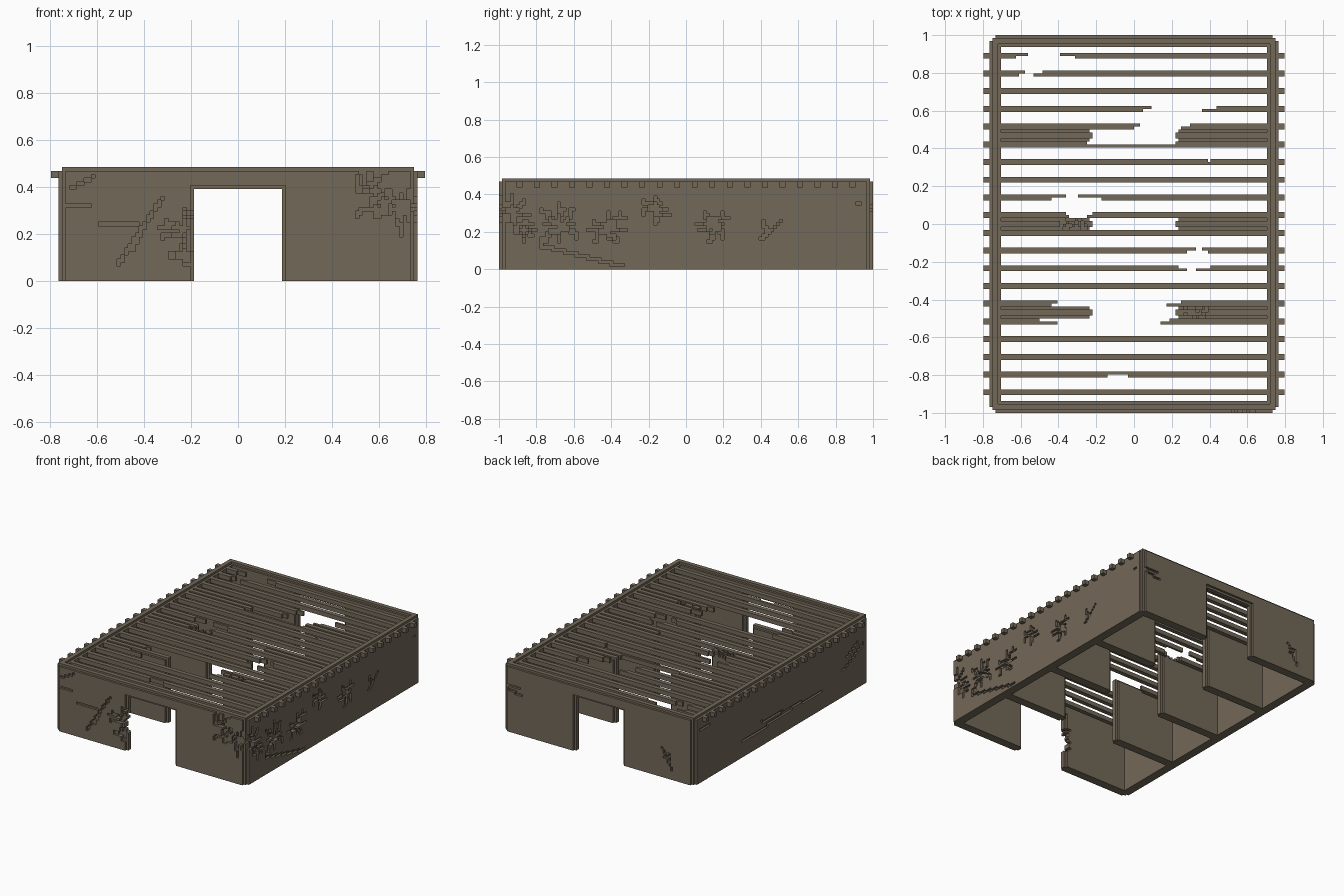
import bpy
import bmesh
import math
import random
from itertools import product

random.seed(7)
if "Cube" in bpy.data.objects:
    bpy.data.objects.remove(bpy.data.objects["Cube"], do_unlink=True)

UNIT = 1 / 64                      # edge length of one building block
WIDE, LONG, HIGH = 49, 64, 31      # half width, half length, height in blocks
THICK = 4                          # wall thickness in blocks

material = bpy.data.materials.new("weathered_wood")
material.use_nodes = True
colour = (0.171, 0.138, 0.098, 1)
material.diffuse_color = colour
shader = material.node_tree.nodes["Principled BSDF"]
shader.inputs["Base Color"].default_value = colour
shader.inputs["Roughness"].default_value = 0.9


def box(xs, ys, zs):
    """Set of block cells filling three half-open ranges."""
    return set(product(range(*xs), range(*ys), range(*zs)))


def build(name, cells):
    """Turn block cells into one mesh made of their exposed faces."""
    bm = bmesh.new()
    corners = {}

    def vertex(point):
        if point not in corners:
            corners[point] = bm.verts.new([c * UNIT for c in point])
        return corners[point]

    for cell in sorted(cells):
        for axis, side in product(range(3), (0, 1)):
            beside = list(cell)
            beside[axis] += 2 * side - 1
            if tuple(beside) in cells:
                continue
            a, b = (axis + 1) % 3, (axis + 2) % 3
            loop = []
            for da, db in ((0, 0), (1, 0), (1, 1), (0, 1)):
                p = list(cell)
                p[axis] += side
                p[a] += da
                p[b] += db
                loop.append(vertex(tuple(p)))
            bm.faces.new(loop if side else loop[::-1])
    # merge flat areas into large clean faces
    bmesh.ops.dissolve_limit(bm, angle_limit=math.radians(1),
                             verts=bm.verts[:], edges=bm.edges[:])
    mesh = bpy.data.meshes.new(name)
    bm.to_mesh(mesh)
    bm.free()
    mesh.materials.append(material)
    obj = bpy.data.objects.new(name, mesh)
    bpy.context.collection.objects.link(obj)
    return obj


# ---- damage patterns: maps of (along wall, height) to carved depth ----
def mark(damage, u, z, depth):
    key = (math.floor(u), math.floor(z))
    damage[key] = max(damage.get(key, 0), depth)


def crack(damage, start, end, depth=1):
    (u0, z0), (u1, z1) = start, end
    steps = 2 * int(max(abs(u1 - u0), abs(z1 - z0)))
    for i in range(steps + 1):
        t = i / steps
        mark(damage, u0 + t * (u1 - u0), z0 + t * (z1 - z0), depth)


def burst(damage, u, z, radius, core=2):
    """Ragged crater with splintered arms."""
    arms = 6 + radius
    for i in range(arms):
        angle = math.tau * i / arms + random.uniform(-0.2, 0.2)
        reach = radius * random.uniform(0.55, 1)
        pu, pz, gone = u, z, 0
        while gone < reach:
            mark(damage, pu, pz, 2 if gone < reach / 2 else 1)
            if random.random() < 0.5:
                pu += math.copysign(1, math.cos(angle)) * (abs(math.cos(angle)) > 0.3)
            else:
                pz += math.copysign(1, math.sin(angle)) * (abs(math.sin(angle)) > 0.3)
            gone = math.hypot(pu - u, pz - z) + 0.01
            if random.random() < 0.02:
                break
    for du, dz in product((-1, 0, 1), repeat=2):
        if abs(du) + abs(dz) < 2:
            mark(damage, u + du, z + dz, core)


# ---- outer walls with notched corners and a narrower top rim ----
def wall(name, xs, ys, axis, damage, doorway=False):
    cells = set()
    for x, y, z in box(xs, ys, (0, HIGH)):
        ax, ay = abs(x + 0.5), abs(y + 0.5)
        depth = min(WIDE - ax, LONG - ay)
        skin = depth < 1 or depth > THICK - 1
        corner = (ax > WIDE - 1 and ay > LONG - 2) or (ax > WIDE - 2 and ay > LONG - 1)
        rim = z == HIGH - 1 and skin
        door = doorway and ax < 12 + skin and z < 25 + skin
        carved = depth < damage.get(((x, y)[axis], z), 0)
        if not (corner or rim or door or carved):
            cells.add((x, y, z))
    build(name, cells)


front = {}
crack(front, (-33, 4), (-21, 22))
crack(front, (-29, 8), (-25, 16))
crack(front, (-38, 15), (-28, 15))
crack(front, (-48, 20), (-41, 20))
crack(front, (-46, 25), (-40, 28))
burst(front, -15, 14, 9)
burst(front, -15, 7, 5)
burst(front, 37, 24, 9, THICK)
burst(front, 44, 19, 8)
for z in range(7, 19):                       # splintered door edge
    for u in range(random.randint(0, 3)):
        mark(front, -13 + -u, z, THICK)

back = {}
burst(back, -36, 9, 3, 1)
crack(back, (-38, 4), (-33, 13))
crack(back, (39, 18), (46, 20))
crack(back, (40, 21), (47, 22))

left = {}
for u, z, radius, core in ((-60, 18, 8, 2), (-56, 13, 5, THICK), (-44, 15, 9, 2),
                           (-27, 13, 8, 2), (-11, 20, 6, 2), (9, 15, 8, 2)):
    burst(left, u, z, radius, core)
crack(left, (-50, 8), (-22, 1))
crack(left, (25, 10), (32, 16))
crack(left, (26, 16), (28, 12))
crack(left, (58, 22), (63, 22))

right = {}
crack(right, (28, 7), (-8, 9))
crack(right, (14, 11), (-30, 8))
crack(right, (-45, 12), (-60, 19))
crack(right, (-48, 17), (-56, 21))
crack(right, (52, 24), (62, 25))

inner_x, inner_y = WIDE - THICK, LONG - THICK
wall("front_wall", (-WIDE, WIDE), (-LONG, -inner_y), 0, front, True)
wall("back_wall", (-WIDE, WIDE), (inner_y, LONG), 0, back, True)
wall("left_wall", (inner_x, WIDE), (-inner_y, inner_y), 1, left)
wall("right_wall", (-WIDE, -inner_x), (-inner_y, inner_y), 1, right)

# ---- inner partitions, in pairs either side of a central aisle ----
worn_tops = {("middle", -1), ("front", 1)}
for place, y0 in (("front", -32), ("middle", -2), ("back", 28)):
    for side, label in ((-1, "right"), (1, "left")):
        cells = set()
        for x, y, z in box((14, inner_x), (y0, y0 + THICK), (0, HIGH - 1)):
            skin = y in (y0, y0 + THICK - 1)
            if skin and (x == 14 or z == HIGH - 2):
                continue
            if (place, side) in worn_tops and 15 < x < 25 and z > 27 and random.random() < 0.4:
                continue
            cells.add((x if side > 0 else -x - 1, y, z))
        build(f"{place}_partition_{label}", cells)

# ---- roof slats; broken ones list the missing spans of back and front halves ----
gaps = {0: ((-36, -25), (-40, -20)), 1: ((-37, -31), (-39, -34)),
        3: ((6, 28), (3, 23)), 4: ((2, 19), (0, 16)),
        5: ((-16, 14), (0, 0)), 6: ((25, 26), (0, 0)),
        8: ((-23, -19), (-28, -11)), 9: ((-23, -14), (-22, -16)),
        11: ((21, 23), (18, 25)), 12: ((15, 26), (18, 21)),
        14: ((-26, 16), (-28, 11)), 15: ((-32, 12), (-26, 9)),
        18: ((0, 0), (-9, -2))}
for i in range(20):
    y = 56 - 6 * i
    cells = box((-51, 51), (y, y + 2), (28, 30))
    for row, span in zip((y + 1, y), gaps.get(i, ())):
        cells -= box(span, (row, row + 1), (28, 30))
    build(f"roof_slat_{i + 1}", cells)
